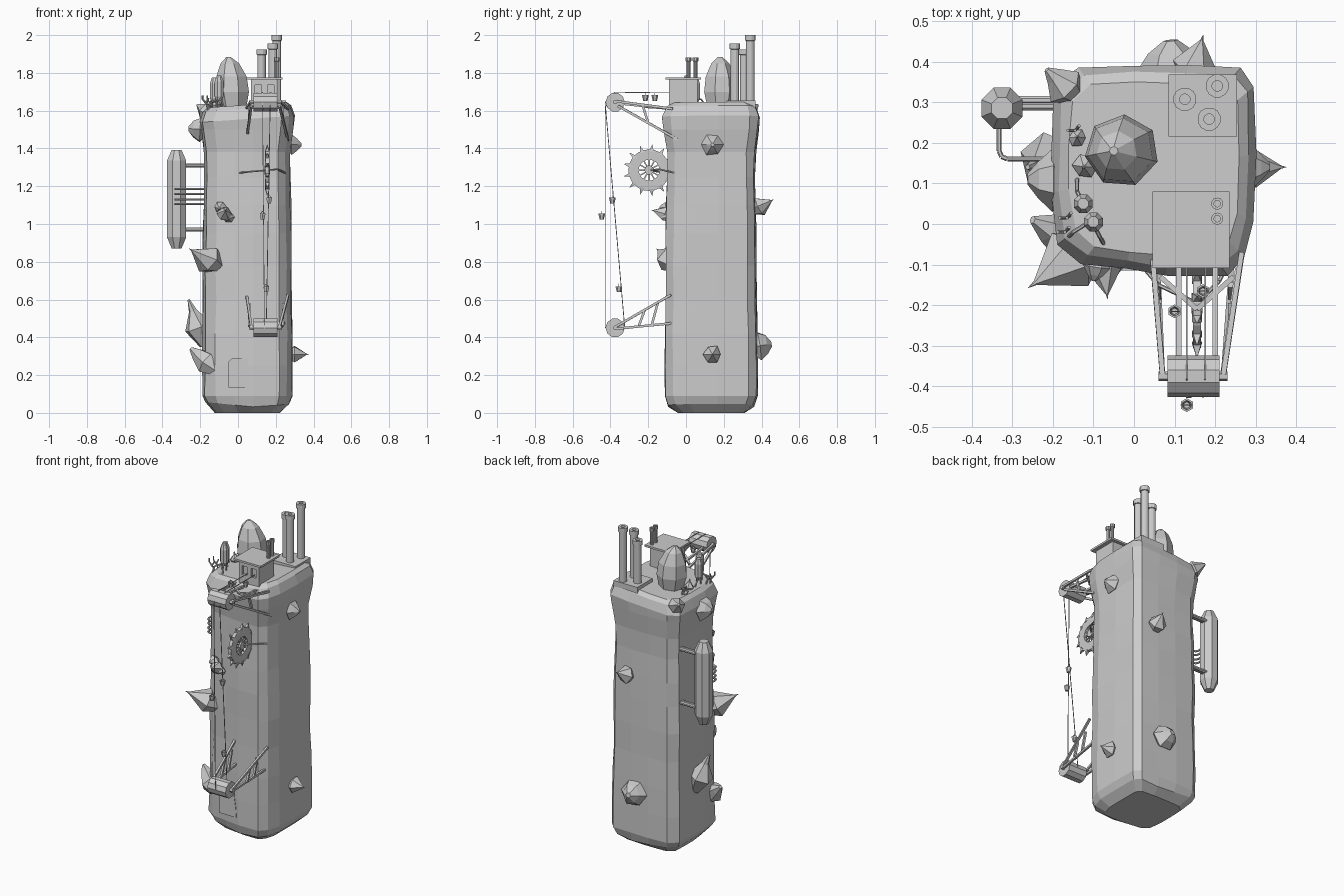
import bpy, bmesh, math, random
from mathutils import Vector, Matrix

if "Cube" in bpy.data.objects:
    bpy.data.objects.remove(bpy.data.objects["Cube"])

random.seed(4)


def finish(name, bm):
    bmesh.ops.recalc_face_normals(bm, faces=bm.faces)
    me = bpy.data.meshes.new(name)
    bm.to_mesh(me)
    bm.free()
    ob = bpy.data.objects.new(name, me)
    bpy.context.collection.objects.link(ob)
    return ob


def beam(bm, a, b, r, n=6, r2=None):
    a, b = Vector(a), Vector(b)
    d = b - a
    m = Matrix.Translation((a + b) / 2) @ d.to_track_quat('Z', 'Y').to_matrix().to_4x4()
    m = m @ Matrix.Rotation(math.pi / n, 4, 'Z')
    bmesh.ops.create_cone(bm, cap_ends=True, segments=n, radius1=r,
                          radius2=r if r2 is None else r2, depth=d.length, matrix=m)


def rods(name, paths, r, n=6):
    bm = bmesh.new()
    for p in paths:
        for a, b in zip(p, p[1:]):
            beam(bm, a, b, r, n)
    return finish(name, bm)


def loft(bm, rings):
    """Bridge equal-length rings of points and close both ends."""
    vs = [[bm.verts.new(p) for p in ring] for ring in rings]
    n = len(vs[0])
    for lo, hi in zip(vs, vs[1:]):
        for i in range(n):
            j = (i + 1) % n
            bm.faces.new((lo[i], lo[j], hi[j], hi[i]))
    bm.faces.new(vs[0][::-1])
    bm.faces.new(vs[-1])


def lathe(name, x, y, profile, n=8):
    bm = bmesh.new()
    loft(bm, [[(x + r * math.cos((i + .5) * math.tau / n), y + r * math.sin((i + .5) * math.tau / n), z)
               for i in range(n)] for r, z in profile])
    return finish(name, bm)


def box(bm, x0, x1, y0, y1, z0, z1):
    m = Matrix.Translation(((x0 + x1) / 2, (y0 + y1) / 2, (z0 + z1) / 2)) @ \
        Matrix.Diagonal((x1 - x0, y1 - y0, z1 - z0, 1))
    bmesh.ops.create_cube(bm, size=1, matrix=m)


def boxes(name, items):
    bm = bmesh.new()
    for it in items:
        box(bm, *it)
    return finish(name, bm)


def crystal(name, base, tip, r, blunt=0.0, n=6):
    """Faceted stone growing from base to tip; blunt rounds off its end."""
    base, tip = Vector(base), Vector(tip)
    d = tip - base
    q = d.to_track_quat('Z', 'Y')
    prof = [(.45, 0), (1, .4), (.8 * blunt + .08, .75 if blunt else .9), (.25 * blunt + .01, 1)]
    bm = bmesh.new()
    loft(bm, [[base + q @ Vector((r * f * k * math.cos(i * math.tau / n),
                                  r * f * k * math.sin(i * math.tau / n), h * d.length))
               for i in range(n) for k in [random.uniform(.88, 1.08)]] for f, h in prof])
    return finish(name, bm)


# rock tower: uneven chamfered outline lofted upward
outline = [(-.12, -.085), (-.02, -.10), (.08, -.112), (.22, -.112), (.26, -.07), (.285, .01), (.287, .17),
           (.285, .33), (.25, .37), (.13, .378), (0, .38), (-.13, .375), (-.185, .33), (-.19, .2),
           (-.19, .08), (-.175, -.04)]
levels = [(0, .72), (.03, .93), (.09, 1.0), (.25, 1.0), (.42, .995), (.6, .98), (.78, .985), (.95, .975),
          (1.1, .97), (1.25, .95), (1.38, .955), (1.5, 1.02), (1.57, 1.05), (1.625, .97), (1.645, .87)]
bm = bmesh.new()
rings = []
for z, s in levels:
    ring = []
    for x, y in outline:
        k = s + (random.uniform(-.014, .014) if z > .05 else 0)
        px, py = .05 + (x - .05) * k, .135 + (y - .135) * k
        tilt = (px - .25) * .07 if z > 1.55 else (abs(px - .1) * .1 if z == .03 else 0)
        ring.append((px, py, z + tilt))
    rings.append(ring)
loft(bm, rings)
finish("rock_tower", bm)

# stones growing out of the tower
for args in [
    ("left_upper_stone", (-.16, .11, 1.50), (-.262, .11, 1.505), .075, .7),
    ("corner_top_stone", (-.14, .31, 1.58), (-.215, .38, 1.63), .05, .5),
    ("right_upper_stone", (.25, .14, 1.42), (.335, .14, 1.42), .062, .6),
    ("front_left_spike", (-.09, -.04, .77), (-.26, -.157, .87), .075, 0),
    ("left_long_stone", (-.17, .16, .36), (-.262, .14, .60), .075, .3),
    ("left_low_stone", (-.10, -.06, .22), (-.25, .01, .34), .065, .6),
    ("right_low_spike", (.25, .14, .31), (.375, .14, .31), .048, 0),
    ("back_spike", (.14, .34, 1.07), (.17, .465, 1.13), .055, 0),
    ("back_low_stone", (.1, .34, .35), (.09, .452, .365), .085, .75),
    ("front_small_spike", (-.08, -.07, 1.04), (-.065, -.185, 1.075), .042, 0),
    ("front_small_stone", (-.09, -.08, 1.09), (-.10, -.14, 1.085), .035, .6),
    ("front_tiny_stone", (-.05, -.08, 1.04), (-.05, -.13, 1.03), .03, .6),
    ("small_top_stone", (-.115, .145, 1.6), (-.125, .14, 1.68), .032, .2),
    ("tiny_top_stone", (-.14, .21, 1.6), (-.14, .215, 1.66), .022, .2),
]:
    crystal(*args)

# boulder on the roof
bm = bmesh.new()
loft(bm, [[(-.03 + dx + r * .092 * math.cos(a), .18 + r * .09 * math.sin(a), z)
           for a in [i * math.tau / 7 + .6 for i in range(7)]]
          for r, dx, z in [(.75, .005, 1.6), (1, 0, 1.7), (.9, -.003, 1.78), (.55, -.012, 1.85), (.12, -.02, 1.885)]])
finish("roof_boulder", bm)

# door with frame
bm = bmesh.new()
loft(bm, [[(-.05, y, .135), (.065, y, .135), (.065, y, .18), (.05, y, .29), (-.03, y, .29), (-.05, y, .27)]
          for y in (-.09, -.114)])
finish("door", bm)

# side tank and its plumbing
lathe("side_tank", -.325, .285, [(.028, .87), (.055, .93), (.055, 1.335), (.028, 1.393)])
rods("tank_mounts", [[(-.3, y, z), (-.15, y, z)] for z in (.97, 1.31) for y in (.29, .305)], .011, 8)
rods("tank_hoses", [[(-.332, .26, z), (-.332, .18, z), (-.326, .166, z), (-.312, .16, z), (-.16, .16, z)]
                    for z in (1.105, 1.13, 1.16, 1.185)], .006)

# chimneys on a base plate
boxes("chimney_base", [(.085, .253, .215, .368, 1.6, 1.655)])
for i, (x, y, top) in enumerate([(.125, .307, 1.925), (.205, .34, 2.0), (.185, .258, 1.955)]):
    lathe(f"chimney_{i + 1}", x, y, [(.023, 1.63), (.023, top - .03), (.029, top - .028), (.029, top),
                                     (.013, top), (.013, top - .06)], 12)

# winch cabin: walls, framed window openings, roof and two pipes
boxes("cabin_walls", [(.07, .21, -.075, .06, 1.6, 1.768), (.07, .21, -.09, -.075, 1.61, 1.68),
                      (.07, .21, -.09, -.075, 1.735, 1.768)]
      + [(a, b, -.09, -.075, 1.68, 1.735) for a, b in ((.07, .09), (.125, .155), (.19, .21))])
boxes("cabin_roof", [(.045, .235, -.108, .08, 1.764, 1.776)])
for i, y in enumerate((.05, .013)):
    lathe(f"cabin_pipe_{i + 1}", .205, y, [(.011, 1.77), (.011, 1.86), (.015, 1.862), (.015, 1.882),
                                           (.008, 1.882), (.008, 1.85)], 10)

# pulley drums with axle pins
for name, z in (("upper", 1.645), ("lower", .45)):
    bm = bmesh.new()
    beam(bm, (.082, -.375, z), (.21, -.375, z), .051, 10)
    beam(bm, (.06, -.375, z), (.23, -.375, z), .012, 6)
    finish(name + "_drum", bm)

# support arms, mirrored left and right of the drums
upper, lower = [], []
for xo, xi in ((.07, .045), (.22, .265)):
    upper += [[(xo, -.37, 1.65), (xi, -.07, 1.61)], [(xo, -.36, 1.625), (xi, -.04, 1.445)],
              [(xo * .6 + xi * .4, -.23, 1.63), (xo * .6 + xi * .4, -.2, 1.535)]]
    lower += [[(xo, -.375, .455), (xi, -.08, .625)], [(xo, -.375, .445), (xo * .5 + xi * .5, -.07, .475)],
              [(xo * .6 + xi * .4, -.25, .46), (xo * .6 + xi * .4, -.22, .54)],
              [(xo * .6 + xi * .4, -.18, .47), (xo * .6 + xi * .4, -.15, .58)]]
upper += [[(.065, -.13, 1.615), (.155, -.21, 1.62)], [(.245, -.13, 1.615), (.155, -.21, 1.62)]]
upper += [[(x, -.37, 1.64), (x, -.09, 1.61)] for x in (.11, .2)]
rods("upper_arms", upper, .009, 4)
rods("lower_arms", lower, .009, 4)

# hoist ropes and hanging buckets
rods("hoist_ropes", [[(.13, -.08, 1.695), (.13, -.38, 1.697), (.13, -.427, 1.645), (.14, -.427, .45)],
                     [(.175, -.08, 1.695), (.175, -.38, 1.697), (.17, -.426, 1.62), (.15, -.325, .46)]], .0025, 4)
for i, (x, y, z) in enumerate([(.13, -.446, 1.04), (.165, -.39, 1.125), (.15, -.355, .655),
                               (.10, -.215, 1.667), (.17, -.165, 1.667)]):
    lathe(f"bucket_{i + 1}", x, y, [(.011, z - .016), (.017, z + .01), (.017, z + .015), (.012, z + .015),
                                    (.008, z - .008)], 6)
    rods(f"bucket_{i + 1}_handle", [[(x - .014, y, z + .012), (x, y, z + .028), (x + .014, y, z + .012)]], .002, 4)

# spoked saw wheel standing off the front wall
cx, cy, cz = .155, -.195, 1.285
bm = bmesh.new()
n = 24


def ring_pts(x, r):
    return [bm.verts.new((x, cy + r * math.cos(i * math.tau / n), cz + r * math.sin(i * math.tau / n)))
            for i in range(n)]


loops = [ring_pts(cx + s * .010, r) for s, r in ((-1, .055), (-1, .11), (1, .11), (1, .055))]
for a, b in zip(loops, loops[1:] + loops[:1]):
    for i in range(n):
        j = (i + 1) % n
        bm.faces.new((a[i], a[j], b[j], b[i]))
finish("saw_wheel_rim", bm)
bm = bmesh.new()
for i in range(13):
    t = i * math.tau / 13
    d = Vector((0, math.cos(t), math.sin(t)))
    c = Vector((cx, cy, cz))
    beam(bm, c + d * .1, c + d * .138, .017, 4, .001)
    if i < 12:
        e = Vector((0, math.cos(i * math.tau / 12), math.sin(i * math.tau / 12)))
        beam(bm, c + e * .01, c + e * .058, .005, 4)
beam(bm, (cx - .014, cy, cz), (cx + .014, cy, cz), .025, 10)
finish("saw_wheel_teeth_and_spokes", bm)
rods("saw_wheel_axle", [[(0, -.08, 1.27), (.06, -.15, 1.277), (.155, -.195, 1.285), (.21, -.14, 1.29),
                         (.25, -.06, 1.27)]], .005)

# small roof tanks with pipes and forked masts
for i, (x, y, z) in enumerate([(-.125, .05, 1.64), (-.10, .005, 1.65)]):
    lathe(f"roof_tank_{i + 1}", x, y, [(.014, z), (.025, z + .025), (.025, z + .105), (.014, z + .135)])
    rods(f"roof_tank_{i + 1}_legs", [[(x + dx, y, 1.58), (x + dx, y, z + .03)] for dx in (-.014, .014)], .004)
rods("roof_pipes", [[(-.14, .11, 1.62), (-.14, .08, 1.66), (-.125, .05, 1.66)],
                    [(-.10, 0, 1.67), (-.085, -.03, 1.65), (-.068, -.06, 1.6)],
                    [(-.11, .005, 1.66), (-.15, -.02, 1.64), (-.17, -.04, 1.56)]], .005)
rods("forked_masts", [p for x, y in ((-.17, -.02), (-.165, .015), (-.145, .23)) for p in (
    [(x + .02, y + .02, 1.55), (x, y, 1.65)], [(x, y, 1.635), (x - .018, y, 1.66), (x - .018, y, 1.68)],
    [(x, y, 1.635), (x + .01, y + .012, 1.665)])], .004)
